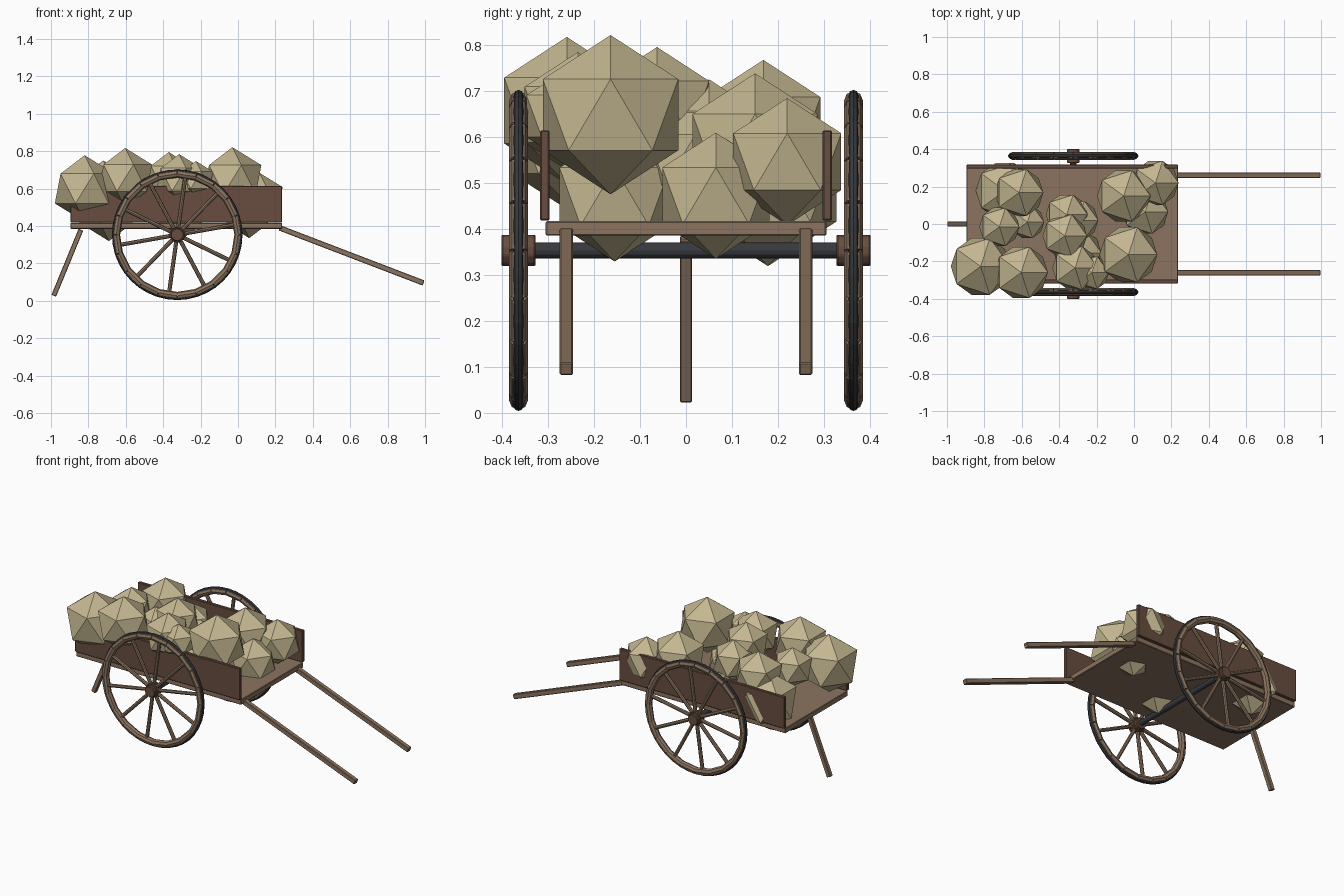
import bpy, bmesh, math
from mathutils import Matrix, Vector

if "Cube" in bpy.data.objects:
    bpy.data.objects.remove(bpy.data.objects["Cube"])


def material(name, rgb):
    m = bpy.data.materials.new(name)
    m.use_nodes = True
    m.diffuse_color = (*rgb, 1)
    node = next(n for n in m.node_tree.nodes if n.type == "BSDF_PRINCIPLED")
    node.inputs["Base Color"].default_value = (*rgb, 1)
    node.inputs["Roughness"].default_value = 0.9
    return m


light_wood = material("light wood", (0.26, 0.175, 0.115))
dark_wood = material("dark wood", (0.14, 0.075, 0.05))
iron = material("dark iron", (0.04, 0.042, 0.048))
stone = material("sandy stone", (0.55, 0.47, 0.28))


def finish(name, bm, mat, bevel=0):
    mesh = bpy.data.meshes.new(name)
    bm.to_mesh(mesh)
    bm.free()
    mesh.materials.append(mat)
    obj = bpy.data.objects.new(name, mesh)
    bpy.context.collection.objects.link(obj)
    if bevel:
        mod = obj.modifiers.new("soft edges", "BEVEL")
        mod.width = bevel
        mod.segments = 1
    return obj


def box(name, centre, size, mat, bevel=0.003):
    bm = bmesh.new()
    bmesh.ops.create_cube(bm, size=1, matrix=Matrix.Translation(centre) @ Matrix.Diagonal((*size, 1)))
    return finish(name, bm, mat, bevel)


def along(a, b):
    """Matrix that lays local z along the line from a to b, at its middle."""
    a, b = Vector(a), Vector(b)
    return Matrix.Translation((a + b) / 2) @ (b - a).to_track_quat("Z", "Y").to_matrix().to_4x4()


def beam(name, a, b, width, mat):
    bm = bmesh.new()
    length = (Vector(b) - Vector(a)).length
    bmesh.ops.create_cube(bm, size=1, matrix=along(a, b) @ Matrix.Diagonal((width, width, length, 1)))
    return finish(name, bm, mat, 0.003)


def add_rod(bm, a, b, radius, sides):
    bmesh.ops.create_cone(bm, cap_ends=True, segments=sides, radius1=radius, radius2=radius,
                          depth=(Vector(b) - Vector(a)).length, matrix=along(a, b))


# Bed and side boards
box("bed", (-0.33, 0, 0.401), (1.13, 0.61, 0.032), light_wood)
for side, s in (("right", -1), ("left", 1)):
    box(side + "_board", (-0.33, s * 0.307, 0.516), (1.13, 0.021, 0.196), dark_wood)
    # Pulling shafts
    beam(side + "_shaft", (0.222, s * 0.26, 0.39), (0.992, s * 0.26, 0.095), 0.029, light_wood)

# Rear prop
beam("rear_prop", (-0.84, 0, 0.38), (-0.985, 0, 0.027), 0.027, light_wood)

# Axle
AXLE_X, AXLE_Z = -0.325, 0.353
bm = bmesh.new()
add_rod(bm, (AXLE_X, -0.36, AXLE_Z), (AXLE_X, 0.36, AXLE_Z), 0.017, 12)
finish("axle", bm, iron)


def wheel(side, y):
    def rim_point(radius, angle):
        return Vector((AXLE_X + radius * math.cos(angle), y, AXLE_Z + radius * math.sin(angle)))

    # Rim of short wooden blocks
    bm = bmesh.new()
    count = 20
    for i in range(count):
        a0, a1 = (2 * math.pi * (i + k) / count for k in (0.01, 0.99))
        add_rod(bm, rim_point(0.326, a0), rim_point(0.326, a1), 0.0205, 8)
    finish(side + "_rim", bm, light_wood)

    # Iron tyre set into the rim
    bpy.ops.mesh.primitive_torus_add(major_segments=40, minor_segments=8, major_radius=0.338,
                                     minor_radius=0.011, location=(AXLE_X, y, AXLE_Z),
                                     rotation=(math.pi / 2, 0, 0))
    tyre = bpy.context.object
    tyre.name = side + "_tyre"
    tyre.data.materials.append(iron)

    # Spokes
    bm = bmesh.new()
    for i in range(10):
        a = math.radians(82 + 36 * i)
        add_rod(bm, rim_point(0.02, a), rim_point(0.32, a), 0.011, 8)
    finish(side + "_spokes", bm, light_wood)

    # Hub with a wider middle
    bm = bmesh.new()
    for half, radius in ((0.037, 0.035), (0.02, 0.043)):
        add_rod(bm, (AXLE_X, y - half, AXLE_Z), (AXLE_X, y + half, AXLE_Z), radius, 10)
    finish(side + "_hub", bm, dark_wood, 0.003)


wheel("right", -0.364)
wheel("left", 0.364)

# Load of stones: x, y, z, radius
stones = [
    (-0.82, -0.227, 0.60, 0.178), (-0.603, -0.259, 0.657, 0.16),
    (-0.03, -0.164, 0.648, 0.173), (-0.055, 0.15, 0.578, 0.16),
    (0.115, 0.22, 0.546, 0.138), (0.06, 0.065, 0.472, 0.137),
    (-0.615, 0.168, 0.621, 0.146), (-0.69, 0.178, 0.494, 0.175),
    (-0.30, -0.155, 0.47, 0.141), (-0.37, -0.063, 0.662, 0.133),
    (-0.315, -0.235, 0.648, 0.136), (-0.225, -0.26, 0.645, 0.102),
    (-0.36, 0.05, 0.60, 0.125), (-0.30, 0.02, 0.55, 0.122),
    (-0.72, -0.015, 0.63, 0.12), (-0.57, 0.01, 0.56, 0.10),
]
for i, (x, y, z, r) in enumerate(stones, 1):
    bm = bmesh.new()
    bmesh.ops.create_icosphere(bm, subdivisions=1, radius=r, matrix=Matrix.Translation((x, y, z)))
    finish(f"stone_{i}", bm, stone)
